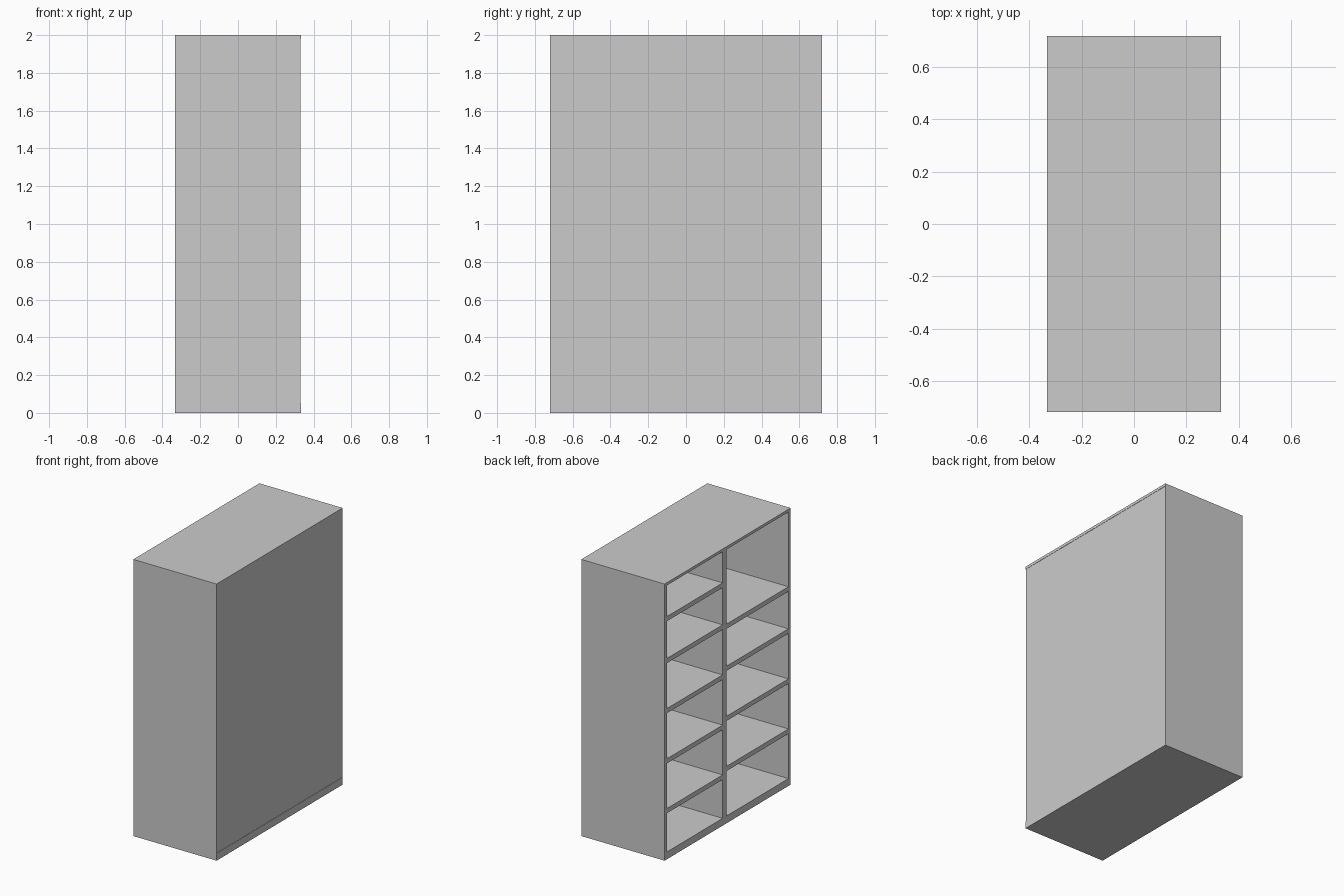
import bpy, bmesh

if "Cube" in bpy.data.objects:
    bpy.data.objects.remove(bpy.data.objects["Cube"])

def box(name, x, y, z):
    """Axis-aligned panel from (min, max) ranges."""
    bm = bmesh.new()
    bmesh.ops.create_cube(bm, size=1)
    for v in bm.verts:
        for i, (a, b) in enumerate((x, y, z)):
            v.co[i] = a if v.co[i] < 0 else b
    me = bpy.data.meshes.new(name)
    bm.to_mesh(me)
    bm.free()
    ob = bpy.data.objects.new(name, me)
    bpy.context.collection.objects.link(ob)
    return ob

X, Y, H = 0.333, 0.72, 2.0
SIDE, TOP, BASE, BACK, SHELF = 0.03, 0.02, 0.053, 0.015, 0.034
INNER = (-X, X - BACK)           # depth of everything in front of the back panel
DIV = (0.011, 0.057)             # centre divider, across y

# Carcass: open towards -x
box("base", (-X, X), (-Y, Y), (0, BASE))
box("top_panel", (-X, X), (-Y, Y), (H - TOP, H))
box("back_panel", (X - BACK, X - 0.002), (-Y, Y), (BASE, H - TOP))
box("side_panel_far", INNER, (Y - SIDE, Y), (BASE, H - TOP))
box("side_panel_near", INNER, (-Y, -Y + SIDE - 0.005), (BASE, H - TOP))
box("divider", INNER, DIV, (BASE, H - TOP))

# Shelves, listed by the height of their upper face in each bay
bays = {
    "far": ((DIV[1], Y - SIDE), (0.367, 0.727, 1.09, 1.452, 1.755)),
    "near": ((-Y + SIDE - 0.005, DIV[0]), (0.412, 0.774, 1.136, 1.44)),
}
for bay, (span, heights) in bays.items():
    for i, z in enumerate(heights, 1):
        box(f"shelf_{bay}_{i}", INNER, span, (z - SHELF, z))
